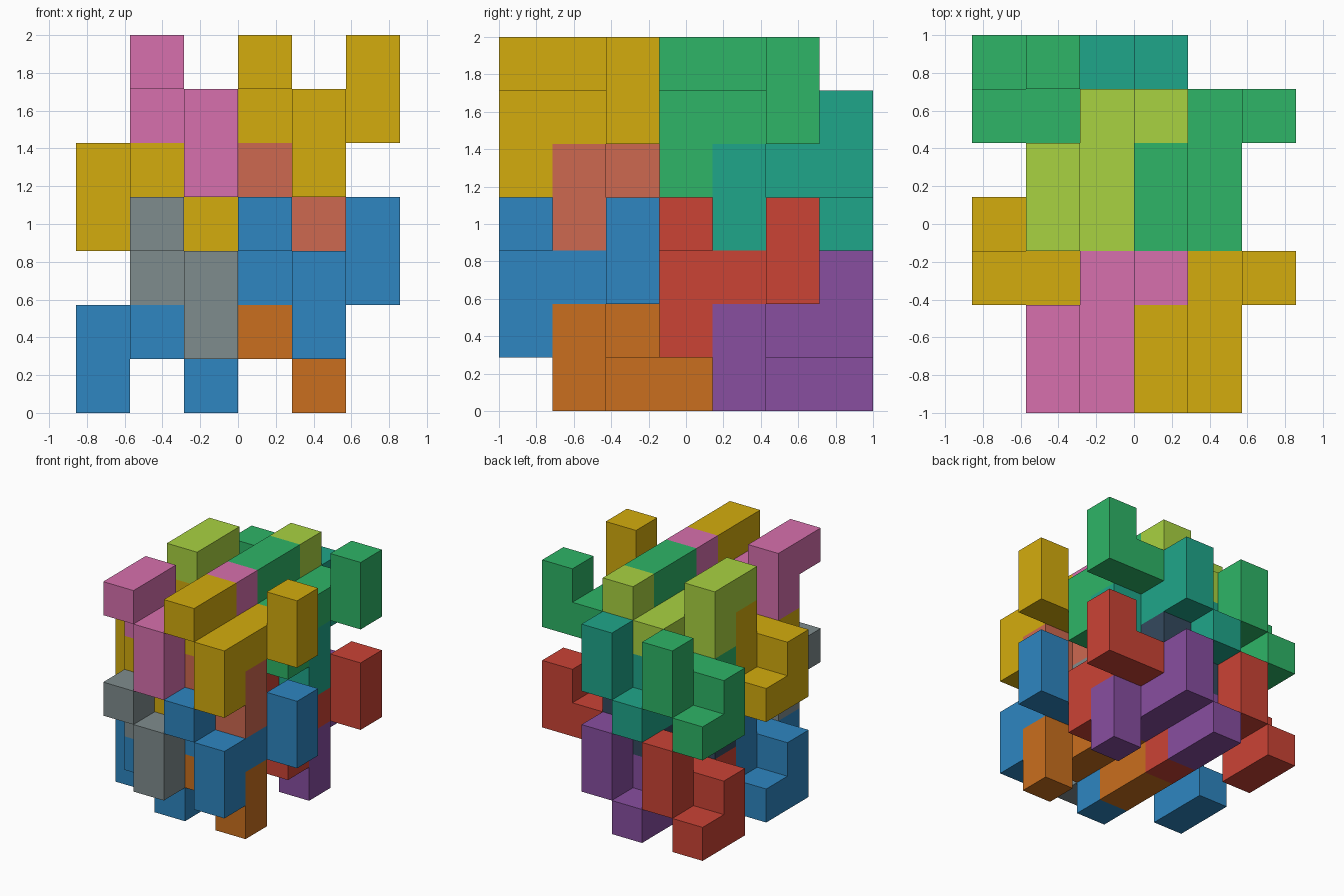
import bpy, bmesh
from mathutils import Vector

if "Cube" in bpy.data.objects:
    bpy.data.objects.remove(bpy.data.objects["Cube"])

U = 2 / 7  # edge of one cube cell

# The two nine-cube interlocking pieces, as (x, y, z) cells
HOOK_UP = [(0, 0, 3), (0, 1, 3), (0, 1, 2),
           (1, 0, 1), (1, 0, 2), (1, 1, 2), (1, 2, 2),
           (2, 2, 2), (2, 2, 3)]
HOOK_DOWN = [(0, 2, 0), (0, 2, 1), (0, 3, 0),
             (1, 1, 1), (1, 2, 1), (1, 3, 1), (1, 3, 2),
             (2, 1, 0), (2, 1, 1)]
SIDES = [(1, 0, 0), (-1, 0, 0), (0, 1, 0), (0, -1, 0), (0, 0, 1), (0, 0, -1)]


def material(name, code):
    rgb = [int(code[i:i + 2], 16) / 255 for i in (0, 2, 4)]
    lin = [c / 12.92 if c <= 0.04045 else ((c + 0.055) / 1.055) ** 2.4 for c in rgb]
    mat = bpy.data.materials.new(name)
    mat.diffuse_color = (*lin, 1)
    mat.use_nodes = True
    mat.node_tree.nodes["Principled BSDF"].inputs["Base Color"].default_value = mat.diffuse_color
    return mat


def piece(name, cells, offset, mat):
    """Outer skin of a group of cubes, merged into one solid."""
    filled = set(cells)
    bm = bmesh.new()
    for cell in cells:
        centre = Vector(cell) + Vector(offset) + Vector((-2.5, -3, 0.5))
        for side in SIDES:
            if tuple(a + b for a, b in zip(cell, side)) in filled:
                continue
            n = Vector(side)
            u = Vector((side[1], side[2], side[0]))
            v = n.cross(u)
            corners = [(-1, -1), (1, -1), (1, 1), (-1, 1)]
            bm.faces.new([bm.verts.new((centre + (n + u * a + v * b) / 2) * U)
                          for a, b in corners])
    bmesh.ops.remove_doubles(bm, verts=bm.verts, dist=0.001)
    bmesh.ops.recalc_face_normals(bm, faces=bm.faces)
    bmesh.ops.dissolve_limit(bm, angle_limit=0.01, verts=bm.verts, edges=bm.edges)
    mesh = bpy.data.meshes.new(name)
    bm.to_mesh(mesh)
    bm.free()
    mesh.materials.append(mat)
    bpy.context.collection.objects.link(bpy.data.objects.new(name, mesh))


# Each block of four pieces: outer pair, inner upward hook, inner downward hook
BLOCKS = {
    "upper_front": ((0, 0, 3), "D4AC0D", "D770AD", "CD6850"),
    "upper_back": ((0, 3, 3), "2EB567", "A9D241", "1FA68A"),
    "lower_front": ((0, 0, 0), "2E86C1", "7F8C8D", "CA6F1E"),
    "lower_back": ((0, 3, 0), "CB4335", "34495E", "884EA0"),
}
for block, ((x, y, z), outer, up, down) in BLOCKS.items():
    outer_mat = material(block + "_outer", outer)
    piece(block + "_right_hook", HOOK_UP, (x + 3, y, z), outer_mat)
    piece(block + "_left_hook", HOOK_DOWN, (x, y, z), outer_mat)
    piece(block + "_inner_up_hook", HOOK_UP, (x + 1, y, z), material(block + "_up", up))
    piece(block + "_inner_down_hook", HOOK_DOWN, (x + 2, y, z), material(block + "_down", down))
